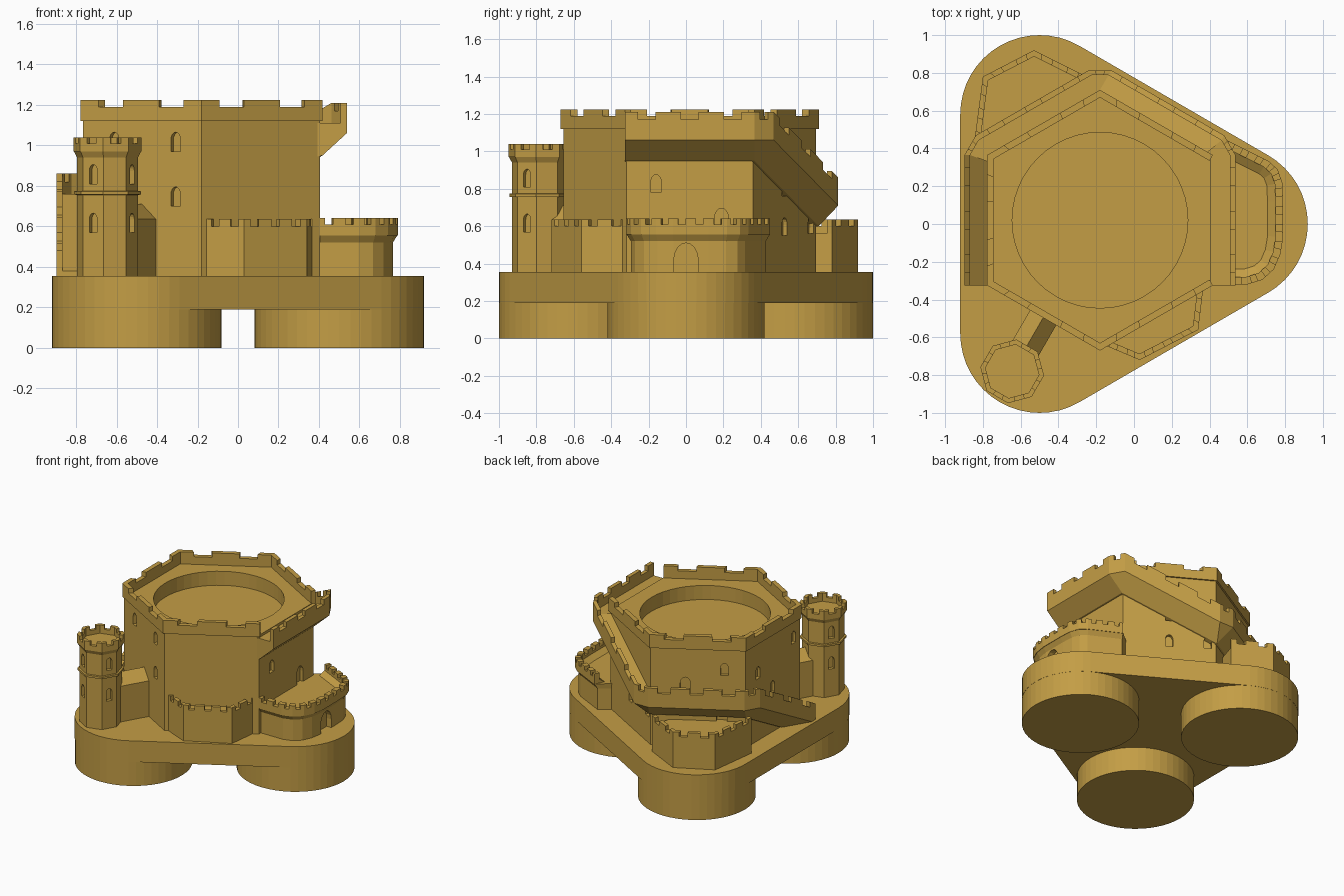
import bpy, bmesh
from math import cos, sin, pi, radians, hypot
from mathutils import Vector

cube = bpy.data.objects.get("Cube")
if cube:
    bpy.data.objects.remove(cube)

stone = bpy.data.materials.new("ochre stone")
stone.use_nodes = True
ochre = (0.55, 0.34, 0.06, 1)
stone.diffuse_color = ochre
stone.node_tree.nodes["Principled BSDF"].inputs["Base Color"].default_value = ochre

GROUND = 0.355
KEEP = (-0.18, 0.02)
TOWER = (-0.645, -0.78)


def skin(bm, rings, closed=False):
    """Join matching rings of points into a solid, capped unless closed."""
    vs = [[bm.verts.new(p) for p in r] for r in rings]
    n = len(vs[0])
    pairs = list(zip(vs, vs[1:])) + ([(vs[-1], vs[0])] if closed else [])
    for a, b in pairs:
        for i in range(n):
            j = (i + 1) % n
            bm.faces.new((a[i], a[j], b[j], b[i]))
    if not closed:
        bm.faces.new(vs[0][::-1])
        bm.faces.new(vs[-1])


def finish(bm, name, helper=False):
    bmesh.ops.recalc_face_normals(bm, faces=bm.faces)
    me = bpy.data.meshes.new(name)
    bm.to_mesh(me)
    bm.free()
    ob = bpy.data.objects.new(name, me)
    bpy.context.collection.objects.link(ob)
    me.materials.append(stone)
    if helper:
        ob.hide_render = True
        ob.hide_viewport = True
        ob.display_type = 'WIRE'
    return ob


def stack(name, layers):
    """Solid from (outline, height) layers."""
    bm = bmesh.new()
    skin(bm, [[(x, y, z) for x, y in pts] for pts, z in layers])
    return finish(bm, name)


def ngon(c, r, n, start=0.0):
    return [(c[0] + r * cos(radians(start) + 2 * pi * i / n),
             c[1] + r * sin(radians(start) + 2 * pi * i / n)) for i in range(n)]


def stations(path, closed=False, z=0.0):
    """Base point and outward mitre for each point of an anticlockwise path."""
    n = len(path)
    out = []
    for i, p in enumerate(path):
        normals = []
        for a, b in ((i - 1, i), (i, i + 1)):
            if closed or (a >= 0 and b < n):
                (ax, ay), (bx, by) = path[a % n], path[b % n]
                length = hypot(bx - ax, by - ay)
                normals.append(Vector(((by - ay) / length, (ax - bx) / length, 0)))
        m, k = normals[0], normals[-1]
        out.append((Vector((p[0], p[1], z)), (m + k) / (1 + m.dot(k))))
    return out


def offset(path, d):
    return [tuple((p + m * d).xy) for p, m in stations(path)]


def section(st, profile):
    base, out = st
    return [base + out * d + Vector((0, 0, h)) for d, h in profile]


def rampart(name, sts, profile, thick, low, high, pitch, closed=False):
    """Sweep a wall profile along stations and set merlons on top."""
    bm = bmesh.new()
    skin(bm, [section(s, profile) for s in sts], closed)
    tooth = [(0, low), (0, high), (-thick, high), (-thick, low)]
    edge = profile[0][0] if thick is None else max(d for d, h in profile)
    tooth = [(d + edge, h) for d, h in tooth]
    for a, b in list(zip(sts, sts[1:])) + ([(sts[-1], sts[0])] if closed else []):
        run = ((b[0] + b[1] * edge) - (a[0] + a[1] * edge)).length
        n = round(run / pitch)
        cuts = [0]
        for k in range(n):
            cuts += [(k + 0.3) / n, (k + 0.7) / n]
        cuts.append(1)
        for s, e in zip(cuts[::2], cuts[1::2]):
            skin(bm, [section((a[0].lerp(b[0], f), a[1].lerp(b[1], f)), tooth) for f in (s, e)])
    return finish(bm, name)


def arch(bm, c, apothem, angle, t, z, w, h, depth=0.025):
    """Arched opening cutter on a face turned to the given angle."""
    n = Vector((cos(radians(angle)), sin(radians(angle)), 0))
    side = Vector((-n.y, n.x, 0))
    pts = [(-w / 2, 0), (w / 2, 0)]
    pts += [(w / 2 * cos(pi * i / 8), h - 0.7 * w + 0.7 * w * sin(pi * i / 8)) for i in range(9)]
    mid = Vector((c[0], c[1], z)) + side * t
    skin(bm, [[mid + n * (apothem + d) + side * u + Vector((0, 0, v)) for u, v in pts]
              for d in (-depth, 0.05)])


def cut(ob, bm):
    tool = finish(bm, ob.name + "_cutter", True)
    mod = ob.modifiers.new("openings", 'BOOLEAN')
    mod.operation = 'DIFFERENCE'
    mod.solver = 'EXACT'
    mod.object = tool


# Rounded triangular base on three drums
feet = [(0.5, 0.0), (-0.5, 0.58), (-0.5, -0.58)]
hull = []
for (fx, fy), a0, a1 in zip(feet, (-60, 60, 180), (60, 180, 300)):
    for i in range(17):
        a = radians(a0 + (a1 - a0) * i / 16)
        hull.append((fx + 0.42 * cos(a), fy + 0.42 * sin(a)))
stack("base_slab", [(hull, 0.19), (hull, GROUND)])
for label, c in zip(("left", "back", "front"), feet):
    ring = ngon(c, 0.419, 48)
    stack(label + "_drum", [(ring, 0), (ring, 0.2)])

# Hexagonal keep with round roof well and windows
hexa = ngon(KEEP, 0.676, 6, 30)
keep = stack("keep", [(hexa, GROUND - 0.02), (hexa, 1.13)])
bm = bmesh.new()
well = ngon(KEEP, 0.465, 48)
skin(bm, [[(x, y, z) for x, y in well] for z in (1.02, 1.3)])
windows = [(240, 0.19, 0.97), (240, 0.19, 0.70), (240, -0.16, 0.97),
           (0, -0.18, 0.78), (60, 0.0, 0.76), (60, 0.0, 0.55), (60, 0.28, 0.56),
           (120, 0.19, 0.92), (180, -0.18, 0.84), (180, 0.0, 0.66), (180, 0.26, 0.95)]
for angle, t, z in windows:
    arch(bm, KEEP, 0.585, angle, t, z, 0.055, 0.095)
for angle, t, z in [(0, 0.17, 0.56), (120, -0.09, 0.76), (120, 0.17, 0.56)]:
    arch(bm, KEEP, 0.585, angle, t, z, 0.075, 0.135)
cut(keep, bm)

rim = ngon(KEEP, 0.69, 6, 30)
wall = [(0, 1.12), (0, 1.19), (-0.035, 1.19), (-0.035, 1.12)]
rampart("keep_parapet", stations(rim), wall, 0.035, 1.19, 1.225, 0.34)

# Overhanging walkway winding down around the keep
band = []
levels = [(1.06, 1.06), (1.06, 0.71), (0.71, 0.71), (0.71, 0.33)]
corners = [rim[5]] + rim[:4]
for k, (za, zb) in enumerate(levels):
    out = Vector((cos(k * pi / 3), sin(k * pi / 3), 0))
    for (x, y), z in ((corners[k], za), (corners[k + 1], zb)):
        band.append((Vector((x, y, z)), out))
corbel = [(-0.05, -0.12), (0, -0.11), (0.12, 0), (0.12, 0.11),
          (0.09, 0.11), (0.09, 0.05), (-0.05, 0.05)]
rampart("winding_walkway", band, corbel, 0.03, 0.11, 0.15, 0.23)

# Low terraces with battlements
terraces = {
    "front_terrace": ([(-0.16, -0.64), (0.03, -0.72), (0.34, -0.56), (0.37, -0.31)], (0.0, -0.3)),
    "back_terrace": ([(-0.25, 0.78), (-0.53, 0.92), (-0.80, 0.78), (-0.85, 0.40)], (-0.4, 0.3)),
}
for name, (path, inside) in terraces.items():
    area = path + [inside]
    stack(name, [(area, GROUND - 0.02), (area, 0.56)])
    wall = [(0, 0.55), (0, 0.60), (-0.03, 0.60), (-0.03, 0.55)]
    rampart(name + "_parapet", stations(path), wall, 0.03, 0.60, 0.635, 0.13)

# Rounded gate yard with flared battlements
yard = [(0.40, -0.32), (0.60, -0.32), (0.68, -0.295), (0.74, -0.24), (0.775, -0.16),
        (0.79, -0.07), (0.79, 0.12), (0.785, 0.22), (0.76, 0.29), (0.71, 0.335), (0.48, 0.45)]
inside = [(0.3, 0.3), (0.3, -0.3)]
foot = offset(yard, -0.025) + inside
gate_yard = stack("gate_yard", [(foot, GROUND - 0.02), (foot, 0.52), (yard + inside, 0.56)])
bm = bmesh.new()
arch(bm, (0, 0.0), 0.765, 0, 0, GROUND, 0.13, 0.155, 0.04)
cut(gate_yard, bm)
wall = [(0, 0.555), (0, 0.61), (-0.04, 0.61), (-0.04, 0.59), (-0.09, 0.555)]
rampart("gate_yard_parapet", stations(yard), wall, 0.04, 0.61, 0.64, 0.09)

# Octagonal corner tower with belt and flared top
shape = [(0.152, GROUND - 0.02), (0.152, 0.755), (0.166, 0.757), (0.166, 0.773), (0.152, 0.775),
         (0.152, 0.94), (0.17, 0.975)]
tower = stack("corner_tower", [(ngon(TOWER, r, 8, 37.5), z) for r, z in shape])
bm = bmesh.new()
for angle in (150, 240, 330):
    for z in (0.57, 0.81):
        arch(bm, TOWER, 0.14, angle, 0, z, 0.045, 0.095)
cut(tower, bm)
wall = [(0, 0.97), (0, 1.01), (-0.025, 1.01), (-0.025, 0.97)]
rampart("tower_parapet", stations(ngon(TOWER, 0.17, 8, 37.5), True), wall,
        0.025, 1.01, 1.04, 0.13, True)

# Gabled passage between tower and keep
along = Vector((0.5, 0.866, 0))
across = Vector((0.866, -0.5, 0))
gable = [(-0.08, GROUND - 0.02), (0.08, GROUND - 0.02), (0.08, 0.635), (0, 0.71), (-0.08, 0.635)]
bm = bmesh.new()
skin(bm, [[Vector((TOWER[0], TOWER[1], z)) + along * s + across * u for u, z in gable]
          for s in (0.08, 0.4)])
finish(bm, "tower_passage")
